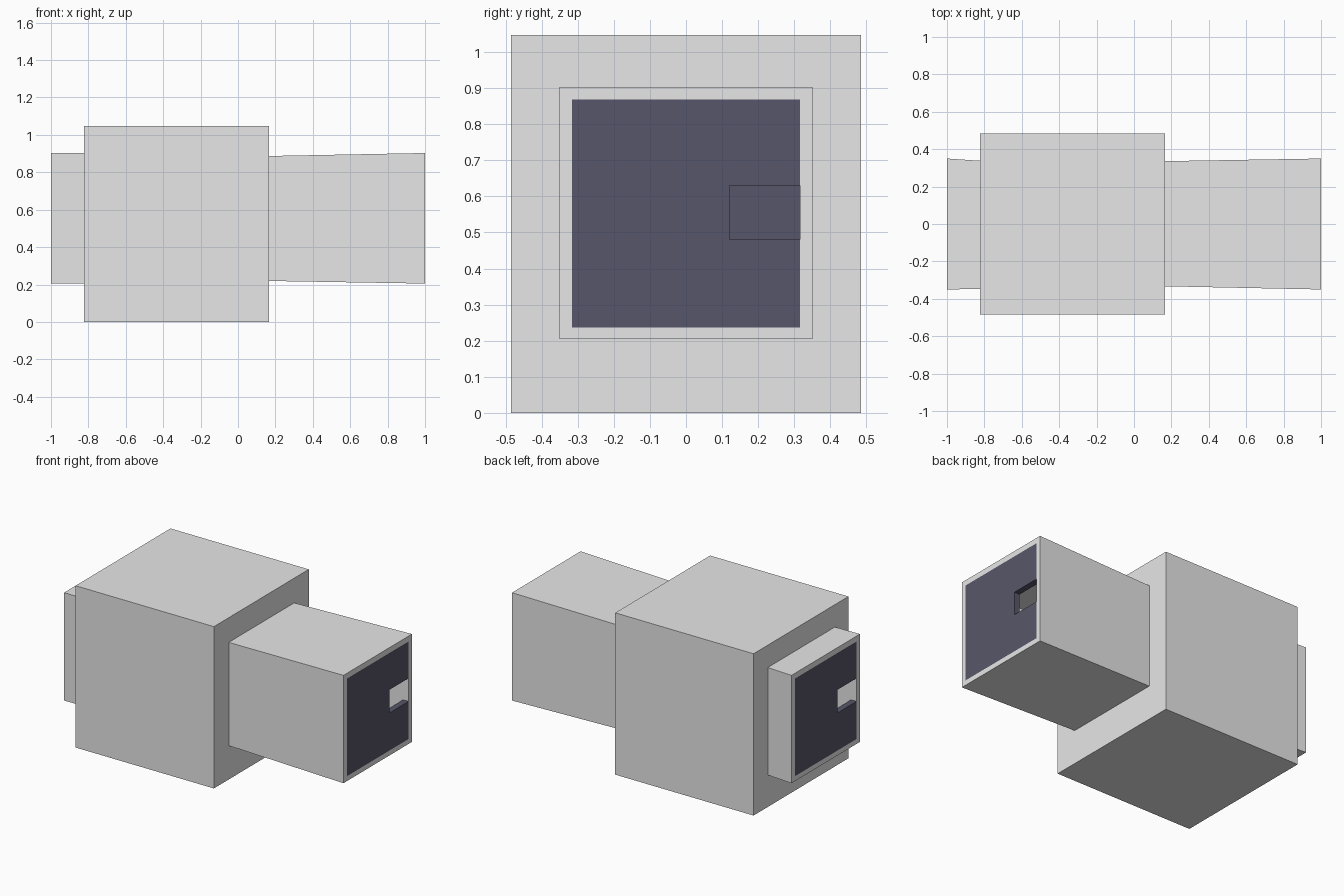
import bpy
import bmesh

default = bpy.data.objects.get("Cube")
if default:
    bpy.data.objects.remove(default, do_unlink=True)


def make_material(name, rgb):
    mat = bpy.data.materials.new(name)
    mat.use_nodes = True
    mat.diffuse_color = (*rgb, 1)
    mat.node_tree.nodes["Principled BSDF"].inputs["Base Color"].default_value = (*rgb, 1)
    return mat


light_grey = make_material("light grey", (0.8, 0.8, 0.8))
slate = make_material("dark slate", (0.097, 0.094, 0.143))


def finish(name, bm, mat):
    bmesh.ops.recalc_face_normals(bm, faces=bm.faces)
    mesh = bpy.data.meshes.new(name)
    bm.to_mesh(mesh)
    bm.free()
    mesh.materials.append(mat)
    obj = bpy.data.objects.new(name, mesh)
    bpy.context.collection.objects.link(obj)
    return obj


def sleeve(name, rings, mat):
    """Closed loop of rectangular rings: (x, y_min, y_max, z_min, z_max)."""
    bm = bmesh.new()
    loops = [[bm.verts.new((x, y, z)) for y, z in ((y0, z0), (y1, z0), (y1, z1), (y0, z1))]
             for x, y0, y1, z0, z1 in rings]
    for i, a in enumerate(loops):
        b = loops[(i + 1) % len(loops)]
        for k in range(4):
            n = (k + 1) % 4
            bm.faces.new((a[k], a[n], b[n], b[k]))
    return finish(name, bm, mat)


# Hollow tube, slightly waisted where it enters the housing
bore = (-0.316, 0.316, 0.237, 0.868)
end = (-0.35, 0.35, 0.205, 0.903)
sleeve("tube", [
    (-1, *end),
    (-0.82, -0.347, 0.338, 0.206, 0.902),
    (0.165, -0.333, 0.336, 0.219, 0.887),
    (1, *end),
    (1, *bore),
    (-1, *bore),
], light_grey)

# Large housing around the tube, with the bore left open
shell = (-0.485, 0.485, 0, 1.047)
core = (-0.325, 0.325, 0.228, 0.877)
sleeve("housing", [(-0.823, *shell), (0.167, *shell), (0.167, *core), (-0.823, *core)], light_grey)


# Notched end panels, one the half-turn of the other
def end_panel(name, side):
    y0, y1, z0, z1 = bore
    outline = [(y0, z0), (y1, z0), (y1, 0.48), (0.12, 0.48),
               (0.12, 0.63), (y1, 0.63), (y1, z1), (y0, z1)]
    bm = bmesh.new()
    face = bm.faces.new([bm.verts.new((side, side * y, z)) for y, z in outline])
    moved = bmesh.ops.extrude_face_region(bm, geom=[face], use_keep_orig=True)["geom"]
    bmesh.ops.translate(bm, vec=(-0.04 * side, 0, 0),
                        verts=[v for v in moved if isinstance(v, bmesh.types.BMVert)])
    return finish(name, bm, slate)


end_panel("left_end_panel", 1)
end_panel("right_end_panel", -1)
